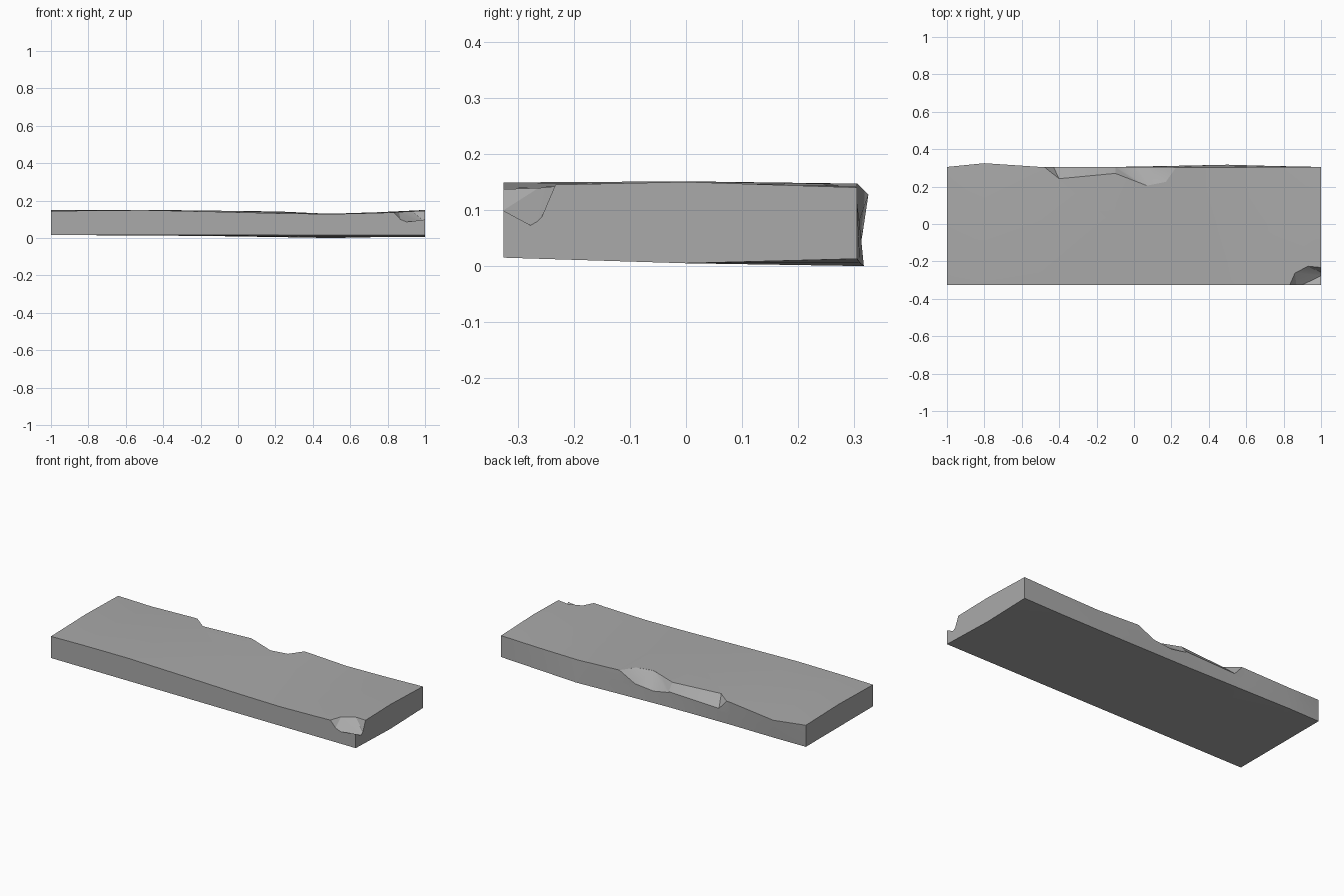
import bpy
import bmesh

cube = bpy.data.objects.get("Cube")
if cube:
    bpy.data.objects.remove(cube, do_unlink=True)

stone = bpy.data.materials.new("stone grey")
stone.use_nodes = True
grey = (0.4, 0.4, 0.4, 1)
stone.diffuse_color = grey
stone.node_tree.nodes["Principled BSDF"].inputs["Base Color"].default_value = grey

FRONT = -0.325


def make_object(name, bm):
    bmesh.ops.recalc_face_normals(bm, faces=bm.faces[:])
    mesh = bpy.data.meshes.new(name)
    bm.to_mesh(mesh)
    bm.free()
    mesh.materials.append(stone)
    obj = bpy.data.objects.new(name, mesh)
    bpy.context.collection.objects.link(obj)
    return obj


# Slab: x, front top z, middle top z, back top (y, z), back bottom (y, z), middle bottom z
stations = [
    (-1.0, 0.143, 0.150, 0.305, 0.143, 0.305, 0.015, 0.015),
    (-0.8, 0.147, 0.150, 0.325, 0.127, 0.308, 0.015, 0.015),
    (-0.5, 0.149, 0.151, 0.305, 0.147, 0.305, 0.014, 0.014),
    (-0.1, 0.140, 0.146, 0.303, 0.144, 0.305, 0.010, 0.011),
    (0.22, 0.132, 0.138, 0.303, 0.142, 0.311, 0.005, 0.008),
    (0.50, 0.128, 0.130, 0.303, 0.129, 0.317, 0.000, 0.005),
    (0.75, 0.134, 0.138, 0.304, 0.133, 0.310, 0.006, 0.005),
    (1.0, 0.143, 0.150, 0.305, 0.140, 0.305, 0.013, 0.005),
]
bm = bmesh.new()
rings = []
for x, front_z, mid_z, top_y, top_z, low_y, low_z, under_z in stations:
    section = [(FRONT, 0.015), (FRONT, front_z), (0, mid_z), (top_y, top_z),
               ((top_y + low_y) / 2, 0.07), (low_y, low_z), (0, under_z)]
    rings.append([bm.verts.new((x, y, z)) for y, z in section])
for a, b in zip(rings, rings[1:]):
    for i in range(len(a)):
        j = (i + 1) % len(a)
        bm.faces.new((a[i], a[j], b[j], b[i]))
bm.faces.new(rings[0])
bm.faces.new(rings[-1])
slab = make_object("stone_slab", bm)


# Chips: hull cutters from a broken rim on the top and low points on the sides
def chip(name, rim, low):
    bm = bmesh.new()
    for x, y, z in rim:
        bm.verts.new((x, y, z))
        bm.verts.new((x, y, 0.3))
    for p in low:
        bm.verts.new(p)
        bm.verts.new((p[0], p[1], 0.3))
    hull = bmesh.ops.convex_hull(bm, input=bm.verts[:])
    loose = [v for v in bm.verts if not v.link_faces]
    bmesh.ops.delete(bm, geom=loose, context="VERTS")
    cutter = make_object(name, bm)
    cutter.hide_render = True
    cutter.hide_viewport = True
    mod = slab.modifiers.new(name, "BOOLEAN")
    mod.operation = "DIFFERENCE"
    mod.solver = "EXACT"
    mod.object = cutter
    return cutter


def outward(points):
    return [(x, y, z) for x, z in points for y in (0.305, 0.4)]


cutters = [
    chip("back_chip_wide",
         [(0.23, 0.31, 0.142), (0.17, 0.225, 0.142), (0.07, 0.205, 0.143), (-0.1, 0.27, 0.145)],
         outward([(0.12, 0.09), (0, 0.078), (-0.1, 0.095)])),
    chip("back_chip_long",
         [(-0.1, 0.27, 0.145), (-0.22, 0.265, 0.147), (-0.4, 0.24, 0.15), (-0.48, 0.305, 0.147)],
         outward([(-0.1, 0.1), (-0.25, 0.108), (-0.43, 0.09)])),
    chip("corner_chip",
         [(0.83, -0.33, 0.138), (0.86, -0.26, 0.141), (0.93, -0.225, 0.144), (1.02, -0.235, 0.145)],
         [(0.87, -0.34, 0.09), (1.02, -0.267, 0.07), (1.02, -0.345, 0.112)]),
]

# Bake the chips, then drop the cutters
bpy.context.view_layer.update()
graph = bpy.context.evaluated_depsgraph_get()
slab_mesh = bpy.data.meshes.new_from_object(slab.evaluated_get(graph))
slab.modifiers.clear()
slab.data = slab_mesh
for cutter in cutters:
    bpy.data.objects.remove(cutter, do_unlink=True)

# Soft faces with crisp broken edges
bpy.ops.object.select_all(action="DESELECT")
slab.select_set(True)
bpy.context.view_layer.objects.active = slab
bpy.ops.object.shade_smooth_by_angle(angle=0.4)
